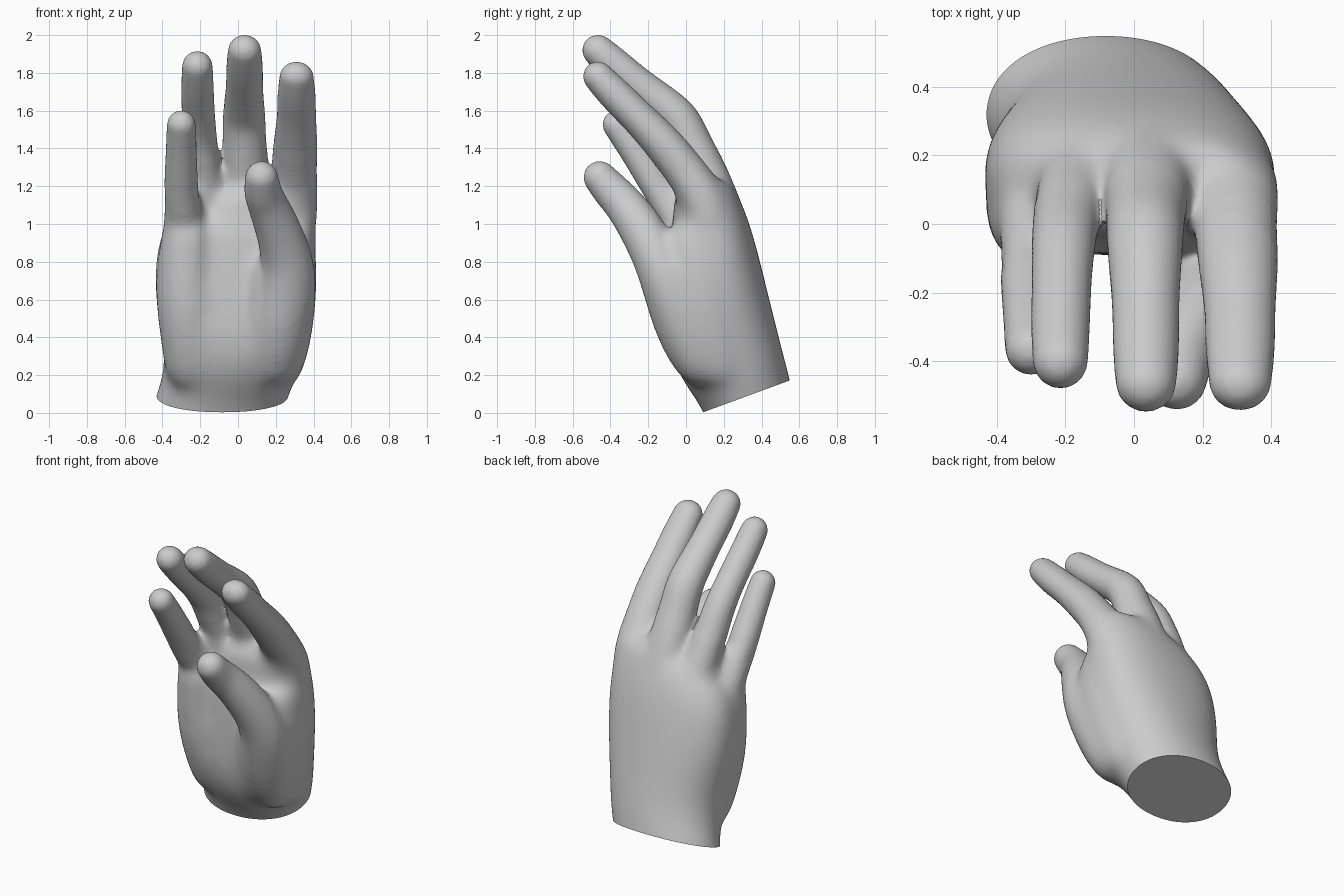
import bpy, bmesh, math
from mathutils import Vector

SEG = 24
bm = bmesh.new()


def skin(rings):
    """Loft closed rings of points and cap both ends."""
    loops = [[bm.verts.new(p) for p in r] for r in rings]
    for a, b in zip(loops, loops[1:]):
        for i in range(SEG):
            j = (i + 1) % SEG
            bm.faces.new((a[i], a[j], b[j], b[i]))
    bm.faces.new(list(reversed(loops[0])))
    bm.faces.new(loops[-1])


def tube(points, width=1.0):
    """Finger from base to tip: points are (x, y, z, radius), with a rounded tip."""
    pts = [(Vector(p[:3]), p[3] * 1.015) for p in points]
    tip, r = pts[-1]
    d = (tip - pts[-2][0]).normalized()
    for a in (0.3, 0.58, 0.8, 0.94, 1.0):
        pts.append((tip + d * r * a, r * max(0.12, math.sqrt(1 - a * a))))
    rings = []
    for k, (c, r) in enumerate(pts):
        t = (pts[min(k + 1, len(pts) - 1)][0] - pts[max(k - 1, 0)][0]).normalized()
        ref = Vector((0, 0, 1)) if abs(t.x) > 0.8 else Vector((1, 0, 0))
        side = (ref - t * t.dot(ref)).normalized()
        up = t.cross(side)
        rings.append([c + side * (r * width * math.cos(2 * math.pi * i / SEG))
                      + up * (r * math.sin(2 * math.pi * i / SEG)) for i in range(SEG)])
    skin(rings)


def spow(v, e):
    return math.copysign(abs(v) ** e, v)


# Palm and wrist: front y, front z, back y, back z, left x, right x, squareness, sideways slope
palm = [
    (0.14, -0.12, 0.58, 0.05, -0.46, 0.24, 2.1, 0),
    (0.115, -0.06, 0.57, 0.10, -0.455, 0.25, 2.1, 0),
    (0.09, 0.00, 0.555, 0.17, -0.445, 0.27, 2.1, 0),
    (0.045, 0.08, 0.535, 0.25, -0.41, 0.305, 2.1, 0),
    (-0.045, 0.20, 0.50, 0.38, -0.39, 0.34, 2.2, 0),
    (-0.09, 0.35, 0.46, 0.54, -0.415, 0.375, 2.3, 0),
    (-0.095, 0.50, 0.42, 0.70, -0.44, 0.40, 2.4, 0),
    (-0.095, 0.68, 0.38, 0.86, -0.445, 0.42, 2.4, 0.03),
    (-0.09, 0.85, 0.34, 1.00, -0.43, 0.42, 2.4, 0.08),
    (-0.085, 0.98, 0.285, 1.14, -0.39, 0.405, 2.3, 0.18),
    (-0.05, 1.09, 0.21, 1.24, -0.29, 0.375, 2.2, 0.25),
]
rings = []
for yf, zf, yb, zb, x0, x1, n, k in palm:
    ring = []
    for i in range(SEG):
        a = 2 * math.pi * i / SEG
        u, v = spow(math.cos(a), 2 / n), spow(math.sin(a), 2 / n)
        x = (x0 + x1) / 2 + u * (x1 - x0) / 2
        f = (v + 1) / 2
        ring.append((x, yf + (yb - yf) * f, zf + (zb - zf) * f + k * x))
    rings.append(ring)
skin(rings)

# Pad on the little-finger side of the palm
tube([(-0.25, 0.17, 0.12, 0.13), (-0.245, 0.09, 0.33, 0.155), (-0.265, 0.05, 0.55, 0.17),
      (-0.275, 0.03, 0.75, 0.16), (-0.27, 0.0, 0.92, 0.14)])

# Pad across the roots of the fingers
tube([(-0.26, 0.0, 0.92, 0.13), (-0.1, 0.045, 1.06, 0.13), (0.1, 0.065, 1.11, 0.13),
      (0.24, 0.065, 1.10, 0.12)])

# Inner pad and outer web that blend the thumb into the palm
tube([(0.10, 0.11, 0.20, 0.13), (0.14, 0.04, 0.40, 0.155), (0.165, -0.005, 0.60, 0.155),
      (0.19, -0.06, 0.73, 0.125)])
tube([(0.18, 0.22, 0.14, 0.13), (0.22, 0.17, 0.30, 0.145), (0.25, 0.12, 0.50, 0.155),
      (0.285, 0.06, 0.72, 0.143), (0.29, 0.02, 0.90, 0.115)])

# Thumb with its fleshy base
tube([(0.18, 0.15, 0.16, 0.12), (0.20, 0.08, 0.30, 0.17), (0.225, 0.0, 0.50, 0.18),
      (0.272, -0.09, 0.72, 0.155), (0.25, -0.17, 0.87, 0.128), (0.19, -0.27, 1.03, 0.114),
      (0.15, -0.34, 1.12, 0.103), (0.13, -0.39, 1.17, 0.1), (0.125, -0.455, 1.245, 0.088)])

# Index finger
tube([(0.27, 0.15, 0.90, 0.12), (0.275, 0.12, 1.05, 0.132), (0.29, 0.07, 1.18, 0.124),
      (0.30, -0.02, 1.30, 0.109), (0.305, -0.13, 1.44, 0.102), (0.31, -0.26, 1.57, 0.09),
      (0.31, -0.33, 1.64, 0.091), (0.31, -0.40, 1.71, 0.087), (0.31, -0.465, 1.78, 0.08)], 1.13)

# Middle finger
tube([(0.05, 0.19, 0.92, 0.13), (0.045, 0.155, 1.12, 0.142), (0.037, 0.085, 1.29, 0.122),
      (0.034, 0.025, 1.43, 0.108), (0.032, -0.025, 1.545, 0.108), (0.032, -0.09, 1.61, 0.103),
      (0.034, -0.24, 1.725, 0.092), (0.035, -0.32, 1.79, 0.093), (0.035, -0.40, 1.86, 0.09),
      (0.035, -0.465, 1.918, 0.084)], 1.05)

# Ring finger
tube([(-0.14, 0.17, 0.88, 0.12), (-0.155, 0.135, 1.05, 0.135), (-0.182, 0.07, 1.21, 0.108),
      (-0.20, 0.0, 1.36, 0.095), (-0.207, -0.06, 1.48, 0.093), (-0.211, -0.17, 1.60, 0.086),
      (-0.214, -0.25, 1.68, 0.087), (-0.215, -0.32, 1.75, 0.085), (-0.215, -0.40, 1.835, 0.081)])

# Little finger
tube([(-0.27, 0.11, 0.78, 0.12), (-0.275, 0.05, 0.91, 0.128), (-0.285, -0.03, 1.03, 0.112),
      (-0.30, -0.11, 1.14, 0.091), (-0.302, -0.20, 1.28, 0.086), (-0.30, -0.29, 1.42, 0.08),
      (-0.30, -0.365, 1.525, 0.077)])

bmesh.ops.recalc_face_normals(bm, faces=bm.faces)
mesh = bpy.data.meshes.new("hand")
bm.to_mesh(mesh)
bm.free()
hand = bpy.data.objects.new("hand", mesh)
bpy.context.collection.objects.link(hand)

# Merge all parts into one soft skin
hand.modifiers.new("round", "SUBSURF").levels = 2
remesh = hand.modifiers.new("merge", "REMESH")
remesh.mode = "VOXEL"
remesh.voxel_size = 0.014
smooth = hand.modifiers.new("soften", "SMOOTH")
smooth.factor = 0.5
smooth.iterations = 4
graph = bpy.context.evaluated_depsgraph_get()
skin_mesh = bpy.data.meshes.new_from_object(hand.evaluated_get(graph))
hand.modifiers.clear()

bm = bmesh.new()
bm.from_mesh(skin_mesh)

# Soften the palm and the back more than the fingers, in feathered steps
for step in range(5):
    soft = [v for v in bm.verts
            if v.co.y > -0.16 + 0.02 * step and v.co.z < 1.34 - 0.03 * step + 0.2 * v.co.x]
    for _ in range(9):
        bmesh.ops.smooth_vert(bm, verts=soft, factor=0.5,
                              use_axis_x=True, use_axis_y=True, use_axis_z=True)

# Cut the wrist flat
cut = bmesh.ops.bisect_plane(bm, geom=bm.verts[:] + bm.edges[:] + bm.faces[:],
                             plane_co=(0, 0.09, 0.003), plane_no=(0, 0.345, -0.938),
                             clear_outer=True)
rim = [e for e in cut["geom_cut"] if isinstance(e, bmesh.types.BMEdge)]
bmesh.ops.holes_fill(bm, edges=rim, sides=0)
bmesh.ops.recalc_face_normals(bm, faces=bm.faces)
bm.to_mesh(skin_mesh)
bm.free()
hand.data = skin_mesh

grey = bpy.data.materials.new("light grey")
grey.diffuse_color = (0.6, 0.6, 0.6, 1)
hand.data.materials.clear()
hand.data.materials.append(grey)

bpy.context.view_layer.objects.active = hand
hand.select_set(True)
bpy.ops.object.shade_smooth_by_angle(angle=math.radians(40))
